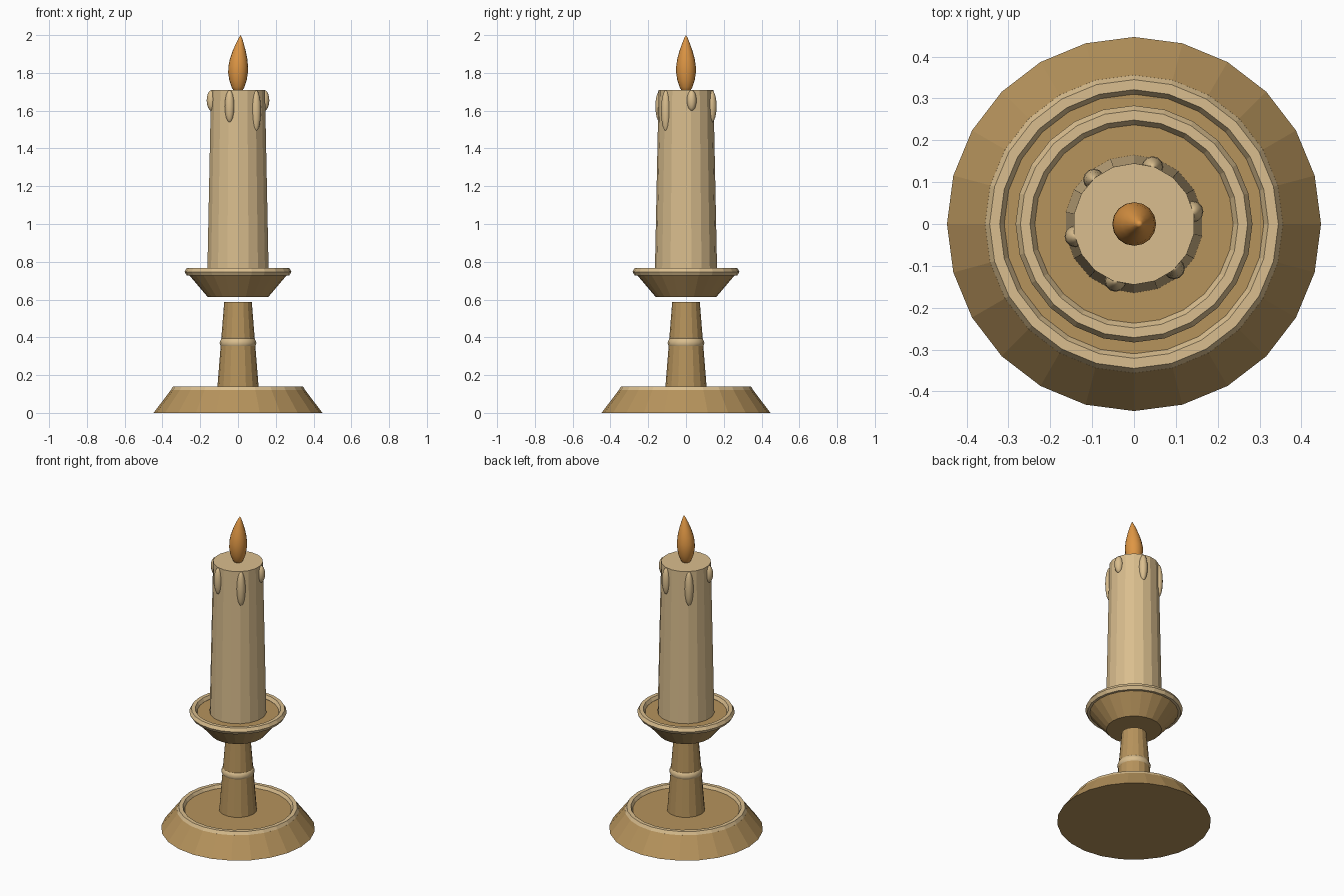
import bpy, bmesh, math

if "Cube" in bpy.data.objects:
    bpy.data.objects.remove(bpy.data.objects["Cube"])

def material(name, srgb):
    m = bpy.data.materials.new(name)
    lin = [((c / 255 + 0.055) / 1.055) ** 2.4 for c in srgb]
    m.diffuse_color = (*lin, 1)
    m.use_nodes = True
    m.node_tree.nodes["Principled BSDF"].inputs["Base Color"].default_value = m.diffuse_color
    return m

bronze = material("bronze", (182, 147, 92))
wax = material("cream wax", (218, 190, 142))
fire = material("flame orange", (222, 150, 68))

def finish(name, mat, smooth=False):
    o = bpy.context.object
    o.name = name
    o.data.materials.append(mat)
    if smooth:
        bpy.ops.object.shade_smooth()
    return o

def frustum(name, mat, sides, r1, r2, z1, z2):
    bpy.ops.mesh.primitive_cone_add(vertices=sides, radius1=r1, radius2=r2,
                                    depth=z2 - z1, location=(0, 0, (z1 + z2) / 2),
                                    rotation=(0, 0, 0))
    return finish(name, mat)

def ring(name, mat, r, minor, z, sides=24, segs=6, smooth=False):
    bpy.ops.mesh.primitive_torus_add(major_radius=r, minor_radius=minor,
                                     major_segments=sides, minor_segments=segs,
                                     location=(0, 0, z))
    return finish(name, mat, smooth)

# Holder: base, stem and drip dish with raised rims
frustum("base", bronze, 24, 0.447, 0.356, 0, 0.12)
ring("base_rim", wax, 0.333, 0.024, 0.118)
frustum("stem", bronze, 16, 0.111, 0.073, 0.115, 0.587)
ring("stem_band", wax, 0.063, 0.035, 0.37, 16, 8, True)
frustum("dish", bronze, 24, 0.160, 0.272, 0.613, 0.745)
ring("dish_rim", wax, 0.260, 0.023, 0.747)

# Candle
frustum("candle", wax, 18, 0.165, 0.145, 0.735, 1.71)

# Wax drips, three lengths repeated around the top
for i in range(6):
    a = math.radians(12 + 60 * i)
    half = (0.055, 0.086, 0.11)[i % 3]
    bpy.ops.mesh.primitive_uv_sphere_add(segments=12, ring_count=8, radius=1,
        location=(0.143 * math.cos(a), 0.143 * math.sin(a), 1.709 - half))
    bpy.context.object.scale = (0.026, 0.026, half)
    finish(f"drip_{i + 1}", wax, True)

# Flame: turned teardrop with its tip leaning to the right
profile = [(0.020, 1.70), (0.034, 1.725), (0.046, 1.76), (0.052, 1.80), (0.052, 1.835),
           (0.046, 1.875), (0.035, 1.915), (0.021, 1.955), (0.009, 1.985)]
bm = bmesh.new()
n = 16
rows = []
for r, z in profile:
    lean = 0.014 * max(0, (z - 1.80) / 0.2) ** 1.5
    rows.append([bm.verts.new((r * math.cos(2 * math.pi * k / n) + lean,
                               r * math.sin(2 * math.pi * k / n), z)) for k in range(n)])
low, tip = bm.verts.new((0, 0, 1.69)), bm.verts.new((0.014, 0, 2.0))
for k in range(n):
    j = (k + 1) % n
    bm.faces.new((low, rows[0][j], rows[0][k]))
    bm.faces.new((tip, rows[-1][k], rows[-1][j]))
    for a, b in zip(rows, rows[1:]):
        bm.faces.new((a[k], a[j], b[j], b[k]))
for f in bm.faces:
    f.smooth = True
me = bpy.data.meshes.new("flame")
bm.to_mesh(me)
bm.free()
me.materials.append(fire)
bpy.context.collection.objects.link(bpy.data.objects.new("flame", me))
